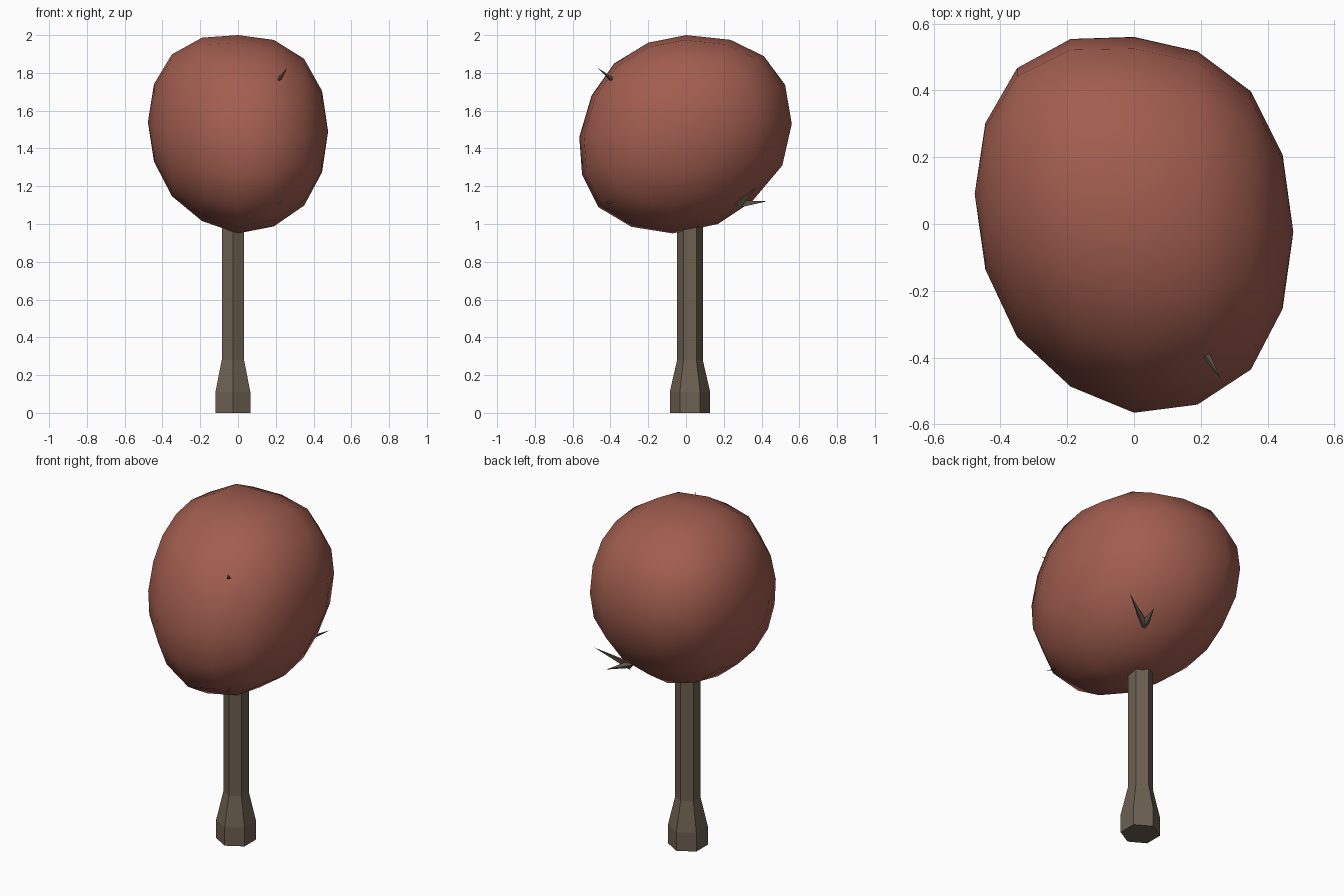
import bpy, bmesh, math
from mathutils import Vector

if "Cube" in bpy.data.objects:
    bpy.data.objects.remove(bpy.data.objects["Cube"])


def material(name, rgb):
    m = bpy.data.materials.new(name)
    m.diffuse_color = (*rgb, 1)
    m.use_nodes = True
    m.node_tree.nodes["Principled BSDF"].inputs["Base Color"].default_value = m.diffuse_color
    return m


leaf = material("rust foliage", (0.36, 0.11, 0.078))
bark = material("brown bark", (0.15, 0.115, 0.082))


def loft(name, rings, mat, smooth=False):
    """Skin a list of point rings; a one-point ring becomes a tip."""
    bm = bmesh.new()
    loops = [[bm.verts.new(p) for p in r] for r in rings]
    n = max(len(r) for r in loops)
    for a, b in zip(loops, loops[1:]):
        for i in range(n):
            j = (i + 1) % n
            quad = [a[i % len(a)], a[j % len(a)], b[j % len(b)], b[i % len(b)]]
            bm.faces.new(list(dict.fromkeys(quad)))
    for end in (loops[0], loops[-1]):
        if len(end) > 2:
            bm.faces.new(end)
    bmesh.ops.recalc_face_normals(bm, faces=bm.faces)
    me = bpy.data.meshes.new(name)
    bm.to_mesh(me)
    bm.free()
    me.materials.append(mat)
    for p in me.polygons:
        p.use_smooth = smooth
    ob = bpy.data.objects.new(name, me)
    bpy.context.collection.objects.link(ob)
    return ob


# Foliage: leaning egg, middle outline in the y-z plane shrunk towards both x poles
outline = [(0, 2.0), (.235, 1.975), (.41, 1.89), (.525, 1.735), (.56, 1.53), (.51, 1.31),
           (.35, 1.12), (.17, 1.0), (-.07, .95), (-.29, .985), (-.465, 1.09), (-.55, 1.26),
           (-.565, 1.46), (-.5, 1.68), (-.38, 1.85), (-.2, 1.96)]
rings = []
for x, s in ((-.477, 0), (-.445, .39), (-.35, .715), (-.19, .925), (0, 1),
             (.19, .94), (.35, .74), (.445, .41), (.477, 0)):
    t = x / .477
    cy = .033 * abs(t) - .057 * t
    cz = 1.475 + .04 * abs(t) - .025 * t
    pts = [(x, cy + y * s, cz + (z - 1.475) * s) for y, z in outline]
    rings.append(pts if s else pts[:1])
loft("foliage", rings, leaf, True)

# Trunk: six-sided with a flared foot
loft("trunk", [[(-.027 + r * math.sin(k * math.pi / 3), .021 + r * math.cos(k * math.pi / 3), z)
                for k in range(6)]
               for z, r in ((0, .107), (.11, .107), (.28, .068), (1.1, .068))], bark)


# Twigs: thin three-sided spikes poking out of the foliage
def twig(name, base, tip, r):
    base, tip = Vector(base), Vector(tip)
    d = (tip - base).normalized()
    u = d.orthogonal().normalized()
    v = d.cross(u)
    ring = [base + r * (u * math.cos(a) + v * math.sin(a))
            for a in (k * math.tau / 3 for k in range(3))]
    loft(name, [ring, [tip]], bark)


twig("upper_front_twig", (.205, -.375, 1.75), (.26, -.465, 1.825), .016)
twig("lower_front_twig", (.18, -.34, 1.12), (.245, -.44, 1.11), .016)
twig("back_twig_long", (.16, .28, 1.10), (.34, .37, 1.195), .024)
twig("back_twig_short", (.16, .28, 1.11), (.22, .43, 1.12), .024)
